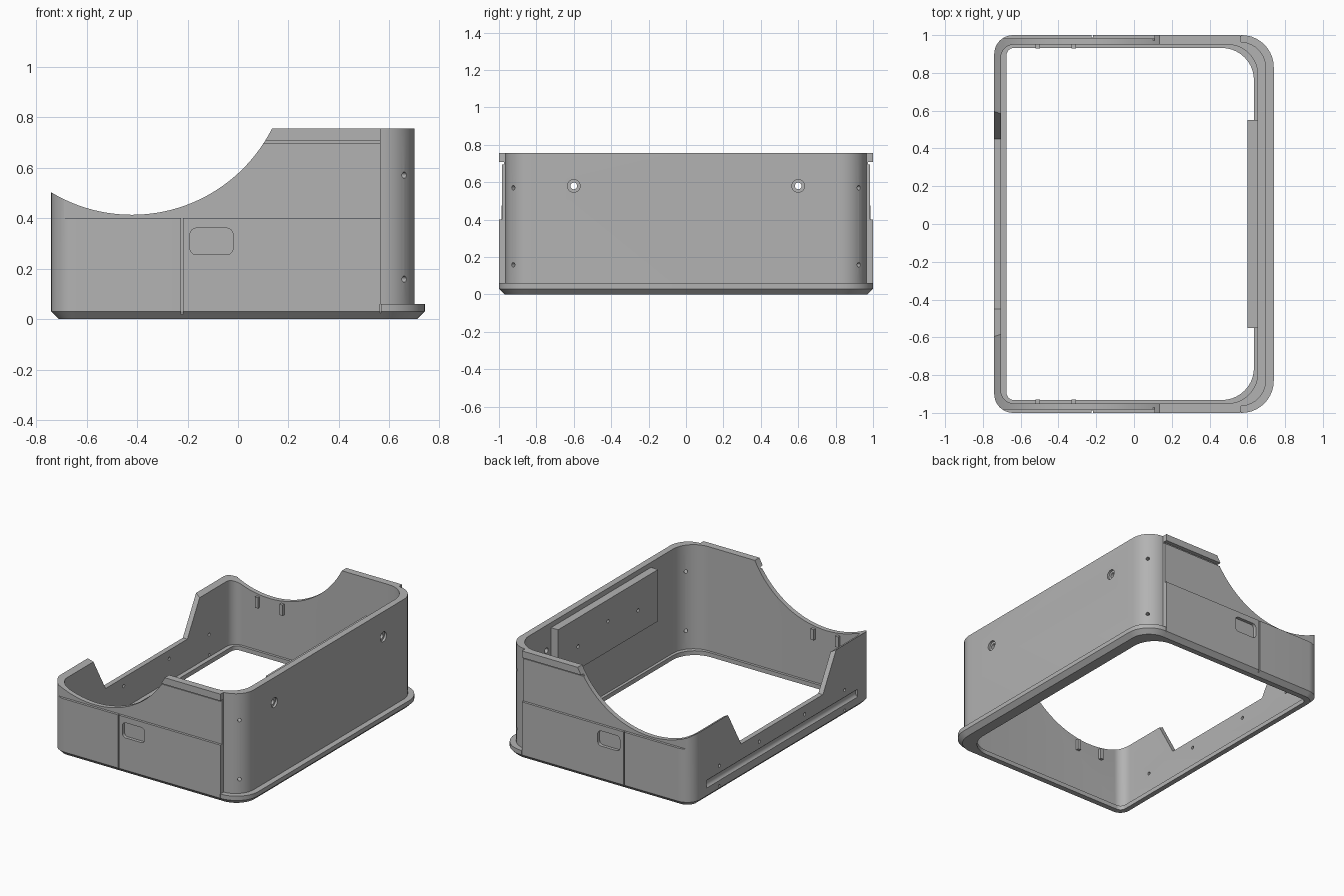
import bpy, bmesh, math
from mathutils import Vector

cube = bpy.data.objects.get("Cube")
if cube:
    bpy.data.objects.remove(cube, do_unlink=True)

grey = bpy.data.materials.new("mid_grey")
grey.use_nodes = True
COLOR = (0.45, 0.45, 0.45, 1)
grey.diffuse_color = COLOR
grey.node_tree.nodes["Principled BSDF"].inputs["Base Color"].default_value = COLOR


def finish(name, bm):
    bmesh.ops.recalc_face_normals(bm, faces=bm.faces)
    me = bpy.data.meshes.new(name)
    bm.to_mesh(me)
    bm.free()
    me.materials.append(grey)
    ob = bpy.data.objects.new(name, me)
    bpy.context.collection.objects.link(ob)
    return ob


def place(p, axis, t):
    """Put a 2D profile point at depth t along an axis."""
    u, v = p
    return {"x": (t, u, v), "y": (u, t, v), "z": (u, v, t)}[axis]


def prism(name, points, axis, a, b):
    bm = bmesh.new()
    lo = [bm.verts.new(place(p, axis, a)) for p in points]
    hi = [bm.verts.new(place(p, axis, b)) for p in points]
    bm.faces.new(lo)
    bm.faces.new(hi)
    n = len(points)
    for i in range(n):
        j = (i + 1) % n
        bm.faces.new((lo[i], lo[j], hi[j], hi[i]))
    return finish(name, bm)


def box(name, x0, x1, y0, y1, z0, z1):
    return prism(name, [(x0, y0), (x1, y0), (x1, y1), (x0, y1)], "z", z0, z1)


def arc(cx, cy, r, start, n=10):
    return [(cx + r * math.cos(math.radians(start + 90 * i / n)),
             cy + r * math.sin(math.radians(start + 90 * i / n))) for i in range(n + 1)]


def rounded(x0, x1, y0, y1, rl, rr):
    """Rounded rectangle with separate radii on its low and high u sides."""
    return (arc(x1 - rr, y1 - rr, rr, 0) + arc(x0 + rl, y1 - rl, rl, 90)
            + arc(x0 + rl, y0 + rl, rl, 180) + arc(x1 - rr, y0 + rr, rr, 270))


def rod(name, start, end, r, sides=24):
    start, end = Vector(start), Vector(end)
    d = end - start
    bm = bmesh.new()
    bmesh.ops.create_cone(bm, cap_ends=True, segments=sides, radius1=r, radius2=r, depth=d.length)
    bm.transform(d.to_track_quat("Z", "Y").to_matrix().to_4x4())
    bmesh.ops.translate(bm, verts=bm.verts, vec=(start + end) / 2)
    return finish(name, bm)


def cut(ob, cutter):
    cutter.hide_render = True
    mod = ob.modifiers.new("cut", "BOOLEAN")
    mod.operation = "DIFFERENCE"
    mod.solver = "EXACT"
    mod.object = cutter
    bpy.context.view_layer.objects.active = ob
    bpy.ops.object.modifier_apply(modifier=mod.name)
    bpy.data.objects.remove(cutter, do_unlink=True)


# Shared plan outlines
inner = rounded(-0.705, 0.655, -0.95, 0.95, 0.07, 0.16)
opening = rounded(-0.675, 0.635, -0.932, 0.932, 0.04, 0.17)
foot = rounded(-0.74, 0.74, -1, 1, 0.1, 0.17)
foot_low = rounded(-0.71, 0.71, -0.97, 0.97, 0.07, 0.14)

# Base skirt: chamfered ring with an inner lip
rings = [(opening, 0), (foot_low, 0), (foot, 0.03), (foot, 0.06),
         (inner, 0.06), (inner, 0.03), (opening, 0.03)]
bm = bmesh.new()
loops = [[bm.verts.new((x, y, z)) for x, y in pts] for pts, z in rings]
for k, a in enumerate(loops):
    b = loops[(k + 1) % len(loops)]
    for i in range(len(a)):
        j = (i + 1) % len(a)
        bm.faces.new((a[i], a[j], b[j], b[i]))
skirt = finish("base_skirt", bm)

# Wall: side panels stand proud of the rounded end section
half = arc(0.56, 0.825, 0.14, 0)
half[-1] = (0.565, 0.965)
half += [(0.565, 1)] + arc(-0.64, 0.9, 0.1, 90)
outline = half + [(x, -y) for x, y in reversed(half)]
wall = prism("body_wall", outline, "z", 0.06, 0.755)
cut(wall, prism("cavity", inner, "z", -0.1, 1))

# Large round sweep through both sides
cut(wall, rod("sweep", (-0.42, -1.5, 1.034), (-0.42, 1.5, 1.034), 0.621, 128))

# Sloped opening in the low end wall
cut(wall, prism("notch", [(-0.45, 0.245), (0.45, 0.245), (0.6, 0.51), (0.6, 0.8),
                          (-0.6, 0.8), (-0.6, 0.51)], "x", -1, -0.6))

for s in (-1, 1):
    # Recessed upper side panel, shadow line under its rim, and small pocket
    cut(wall, box("panel_recess", -0.69, 0.62, s * 0.983, s * 1.1, 0.4, 0.7))
    cut(wall, box("rim_groove", -0.1, 0.62, s * 0.972, s * 1.1, 0.695, 0.708))
    pocket = rounded(-0.19, -0.02, 0.255, 0.36, 0.025, 0.025)
    cut(wall, prism("pocket", pocket, "y", s * 0.978, s * 1.1))
    # Vertical seams
    for part in (wall, skirt):
        cut(part, box("seam", -0.225, -0.217, s * 0.988, s * 1.1, -0.1, 0.8))
    cut(skirt, box("end_seam", 0.563, 0.567, s * 0.994, s * 1.1, -0.1, 0.1))
    # Corner screw holes
    for z in (0.158, 0.57):
        cut(wall, rod("corner_hole", (0.56, s * 0.825, z), (0.76, s * 1.025, z), 0.012))
    # Stepped holes in the tall end wall
    cut(wall, rod("hole", (0.6, s * 0.6, 0.58), (0.8, s * 0.6, 0.58), 0.018))
    cut(wall, rod("counterbore", (0.685, s * 0.6, 0.58), (0.8, s * 0.6, 0.58), 0.034))
    # Small holes in the low end wall
    for y, z in ((0.25, 0.185), (0.69, 0.185)):
        cut(wall, rod("end_hole", (-0.8, s * y, z), (-0.6, s * y, z), 0.011))
    cut(skirt, rod("low_hole", (-0.8, s * 0.69, 0.045), (-0.69, s * 0.69, 0.045), 0.009))

# Long shallow groove along the low end wall
cut(wall, rod("groove", (-0.757, -0.83, 0.11), (-0.757, 0.83, 0.11), 0.032))

# Inner mounting plate with blind holes
plate = box("mounting_plate", 0.6, 0.657, -0.55, 0.55, 0.36, 0.72)
for y, z in ((-0.33, 0.52), (0, 0.57), (0.33, 0.52)):
    cut(plate, rod("plate_hole", (0.5, y, z), (0.63, y, z), 0.012))

# Inner clips below the sweep
for s, side in ((-1, "front"), (1, "back")):
    for x in (-0.51, -0.32):
        box(f"{side}_clip", x - 0.012, x + 0.012, s * 0.93, s * 0.955, 0.33, 0.405)

# Smooth rounded areas, keep edges sharp
bpy.ops.object.select_all(action="DESELECT")
for ob in (skirt, wall, plate):
    ob.select_set(True)
bpy.context.view_layer.objects.active = wall
bpy.ops.object.shade_smooth_by_angle(angle=math.radians(25))
